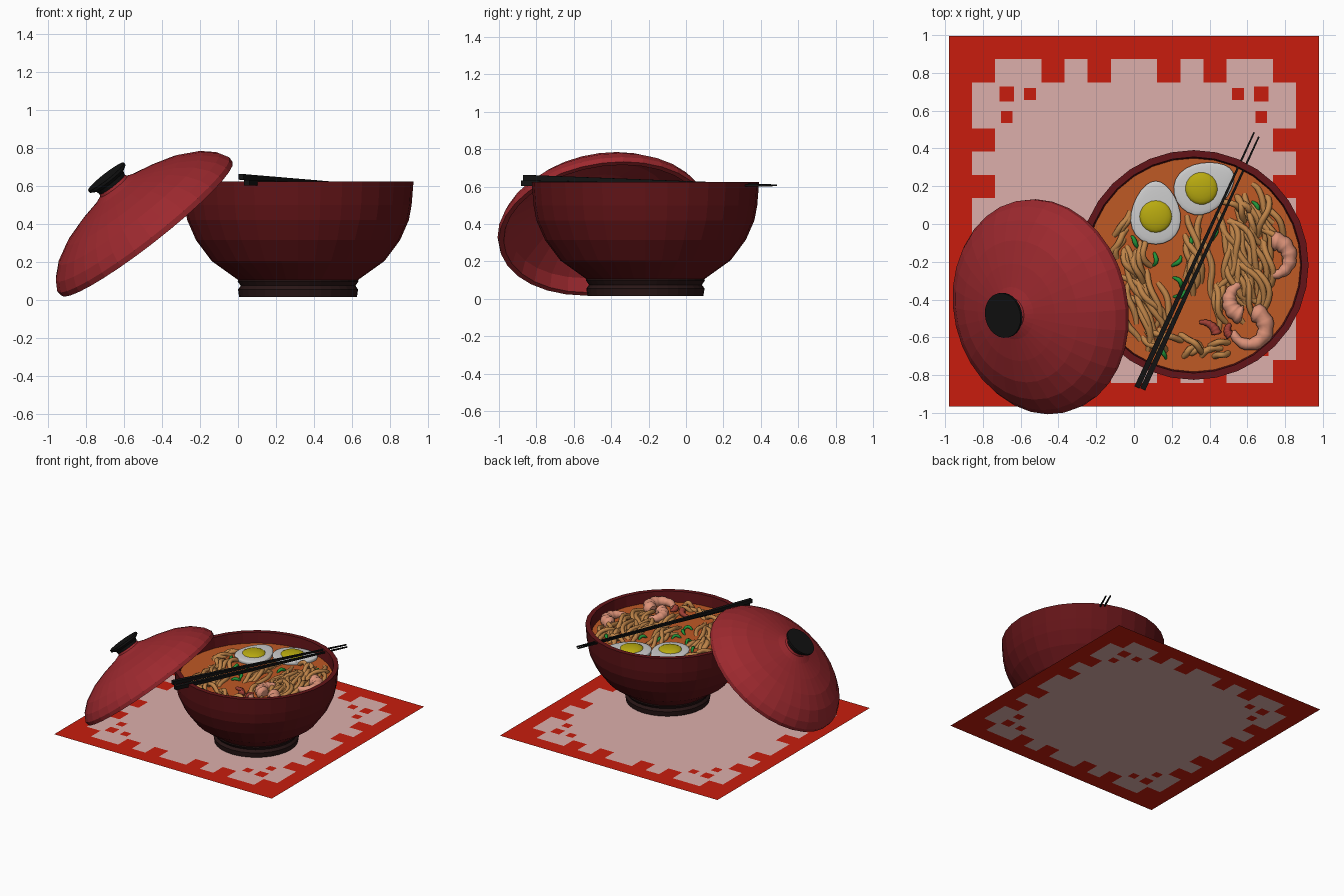
import bpy, bmesh, math, random
from mathutils import Vector, Matrix

if "Cube" in bpy.data.objects:
    bpy.data.objects.remove(bpy.data.objects["Cube"])

random.seed(7)
CX, CY, SOUP = 0.316, -0.217, 0.54   # bowl centre and broth level


def material(name, r, g, b):
    m = bpy.data.materials.new(name)
    m.diffuse_color = (r, g, b, 1)
    m.use_nodes = True
    m.node_tree.nodes["Principled BSDF"].inputs["Base Color"].default_value = m.diffuse_color
    return m


RED = material("mat_red", 0.58, 0.012, 0.004)
PINK = material("mat_pink", 0.72, 0.43, 0.41)
BOWL = material("bowl_red", 0.125, 0.007, 0.009)
LID = material("lid_red", 0.34, 0.022, 0.028)
FOOT = material("foot_dark", 0.022, 0.008, 0.008)
BLACK = material("black", 0.006, 0.006, 0.006)
BROTH = material("broth", 0.52, 0.10, 0.018)
NOODLE = material("noodle", 0.52, 0.23, 0.065)
SHRIMP = material("shrimp", 0.72, 0.29, 0.19)
TAIL = material("shrimp_tail", 0.35, 0.05, 0.035)
GREEN = material("green_onion", 0.015, 0.30, 0.04)
WHITE = material("egg_white", 0.52, 0.52, 0.52)
YOLK = material("egg_yolk", 0.48, 0.40, 0.005)


def finish(name, bm, mats, matrix=Matrix(), smooth=False):
    me = bpy.data.meshes.new(name)
    bm.to_mesh(me)
    bm.free()
    for m in mats:
        me.materials.append(m)
    ob = bpy.data.objects.new(name, me)
    ob.matrix_world = matrix
    bpy.context.collection.objects.link(ob)
    if smooth:
        me.shade_smooth()
    return ob


def lathe(name, profile, mat, matrix, sides=32):
    bm = bmesh.new()
    vs = [bm.verts.new((r, 0, z)) for r, z in profile]
    es = [bm.edges.new(p) for p in zip(vs, vs[1:])]
    bmesh.ops.spin(bm, geom=vs + es, axis=(0, 0, 1), cent=(0, 0, 0),
                   angle=math.tau, steps=sides)
    bmesh.ops.remove_doubles(bm, verts=bm.verts, dist=1e-4)
    bmesh.ops.recalc_face_normals(bm, faces=bm.faces)
    return finish(name, bm, [mat], matrix)


def tubes(name, strands, mat, depth, res=2):
    """Each strand is a list of (x, y, z, radius factor)."""
    cu = bpy.data.curves.new(name, 'CURVE')
    cu.dimensions = '3D'
    cu.bevel_depth, cu.bevel_resolution, cu.use_fill_caps = depth, res, True
    for pts in strands:
        sp = cu.splines.new('POLY')
        sp.points.add(len(pts) - 1)
        for p, (x, y, z, r) in zip(sp.points, pts):
            p.co, p.radius = (x, y, z, 1), r
    cu.materials.append(mat)
    ob = bpy.data.objects.new(name, cu)
    bpy.context.collection.objects.link(ob)
    bpy.ops.object.select_all(action='DESELECT')
    ob.select_set(True)
    bpy.context.view_layer.objects.active = ob
    bpy.ops.object.convert(target='MESH')
    return bpy.context.object


# Place mat: 16 x 16 cells, stepped pink field, small squares in the corners
bm = bmesh.new()
bmesh.ops.create_grid(bm, x_segments=16, y_segments=16, size=0.98)
squares = {0.25: [], 0.345: []}
for f in bm.faces:
    c = f.calc_center_median() / 0.1225
    i, j = sorted(min(int(v + 8), 7 - int(v + 8) + 8) for v in (c.x, c.y))
    pink = i >= 2 or (i == 1 and j in (2, 3, 5, 7))
    f.material_index = int(pink)
    if (i, j) == (2, 2):
        squares[0.25].append(f)
    elif (i, j) == (2, 3):
        squares[0.345].append(f)
for inset, faces in squares.items():
    bmesh.ops.inset_individual(bm, faces=faces, thickness=inset * 0.1225)
    for f in faces:
        f.material_index = 0
finish("place_mat", bm, [RED, PINK], Matrix.Translation((0, 0.015, 0)))

# Bowl, foot ring and broth
at = Matrix.Translation((CX, CY, 0))
lathe("bowl", [(0, 0.10), (0.315, 0.105), (0.455, 0.205), (0.537, 0.315),
               (0.583, 0.42), (0.598, 0.50), (0.608, 0.625), (0.572, 0.625),
               (0.562, 0.50), (0.50, 0.32), (0.40, 0.20), (0, 0.14)], BOWL, at)
lathe("bowl_foot", [(0, 0.016), (0.31, 0.016), (0.316, 0.055), (0.302, 0.075),
                    (0.318, 0.098), (0.315, 0.112), (0, 0.112)], FOOT, at)
lathe("broth", [(0, SOUP), (0.565, SOUP)], BROTH, at)

# Lid leaning on the bowl, with its knob
axis = Vector((-0.61, -0.14, 0.78)).normalized()
lean = Matrix.Translation((-0.48, -0.435, 0.375)) @ axis.to_track_quat('Z', 'Y').to_matrix().to_4x4()
lathe("lid", [(0, 0.31), (0.08, 0.31), (0.09, 0.285), (0.14, 0.265),
              (0.26, 0.235), (0.38, 0.195), (0.48, 0.14), (0.545, 0.08),
              (0.574, 0.03), (0.572, 0), (0.545, 0), (0.51, 0.07),
              (0.36, 0.16), (0.2, 0.21), (0, 0.23)], LID, lean)
lathe("lid_knob", [(0, 0.29), (0.082, 0.29), (0.09, 0.32), (0.12, 0.338),
                   (0.12, 0.352), (0, 0.352)], BLACK, lean, 24)


# Chopsticks: tapered square sticks
def stick(name, a, b):
    a, b = Vector(a), Vector(b)
    bm = bmesh.new()
    bmesh.ops.create_cone(bm, cap_ends=True, segments=4, radius1=0.021,
                          radius2=0.006, depth=(b - a).length,
                          matrix=Matrix.Rotation(math.pi / 4, 4, 'Z'))
    rot = (b - a).to_track_quat('Z', 'Y').to_matrix().to_4x4()
    finish(name, bm, [BLACK], Matrix.Translation((a + b) / 2) @ rot)


stick("chopstick_1", (0.016, -0.865, 0.648), (0.636, 0.485, 0.607))
stick("chopstick_2", (0.046, -0.875, 0.618), (0.661, 0.462, 0.605))


# Egg halves: flattened egg-shaped white with a round yolk
def egg(name, x, y, angle):
    place = Matrix.Translation((x, y, 0.562)) @ Matrix.Rotation(angle, 4, 'Z')
    bm = bmesh.new()
    bmesh.ops.create_uvsphere(bm, u_segments=24, v_segments=12, radius=1)
    for v in bm.verts:
        p = v.co
        p.x *= 0.13 * (1 - 0.22 * p.y)
        p.y *= 0.168
        p.z *= 0.012 if p.z > 0 else 0.1
    finish(name + "_white", bm, [WHITE], place, True)
    bm = bmesh.new()
    bmesh.ops.create_uvsphere(bm, u_segments=20, v_segments=10, radius=0.088,
                              matrix=Matrix.Diagonal((1, 1, 0.3, 1)))
    finish(name + "_yolk", bm, [YOLK], place @ Matrix.Translation((0, -0.02, 0.004)), True)


egg("egg_1", 0.115, 0.06, 0)
egg("egg_2", 0.375, 0.198, math.radians(-62))


# Noodles: clusters of wavy strands (x, y, spread x, spread y, heading, length, count)
def strand(x, y, heading, length, bend, lift, n=12):
    pts, phase = [], random.uniform(0, 6)
    x -= math.cos(heading) * length / 2
    y -= math.sin(heading) * length / 2
    h = heading - bend / 2
    for k in range(n + 1):
        t = k / n
        d = Vector((x - CX, y - CY))
        if d.length > 0.53:
            d *= 0.53 / d.length
        z = SOUP - 0.012 + lift * math.sin(math.pi * t)
        pts.append((CX + d.x, CY + d.y, z, 1))
        a = h + bend * t + 0.35 * math.sin(phase + 6 * t)
        x += math.cos(a) * length / n
        y += math.sin(a) * length / n
    return pts


clusters = [(0.44, -0.16, 0.13, 0.12, 1.75, 0.30, 16),
            (0.62, -0.20, 0.12, 0.16, 1.9, 0.34, 22),
            (0.68, 0.04, 0.07, 0.09, 1.9, 0.22, 9),
            (0.56, -0.37, 0.13, 0.07, 1.7, 0.24, 8),
            (0.09, -0.46, 0.10, 0.11, 1.95, 0.28, 13),
            (0.04, -0.17, 0.06, 0.07, 2.0, 0.17, 6),
            (0.22, -0.62, 0.12, 0.05, 2.4, 0.15, 6),
            (0.36, -0.66, 0.12, 0.04, 0.5, 0.09, 6),
            (-0.05, -0.06, 0.03, 0.08, 1.2, 0.13, 4),
            (0.55, 0.13, 0.05, 0.05, 2.3, 0.13, 4)]
strands = [strand(x + random.uniform(-sx, sx), y + random.uniform(-sy, sy),
                  a + random.gauss(0, 0.22), ln * random.uniform(0.75, 1.2),
                  random.uniform(-1.1, 1.1), random.uniform(0.012, 0.05))
           for x, y, sx, sy, a, ln, count in clusters for _ in range(count)]
tubes("noodles", strands, NOODLE, 0.0165)


# Shrimps: curled, ridged, tapering bodies (x, y, curl radius, start, end)
def shrimp(x, y, r, a0, a1, n=18):
    pts = []
    for k in range(n + 1):
        t = k / n
        a = math.radians(a0 + (a1 - a0) * t)
        width = (0.35 + 0.75 * t ** 0.7) * (1.08 if k % 3 else 0.92)
        pts.append((x + r * math.cos(a), y + r * math.sin(a), SOUP + 0.022,
                    width * (0.6 if k == n else 1)))
    return pts


tubes("shrimps", [shrimp(0.61, -0.55, 0.088, -170, 80),
                  shrimp(0.735, -0.18, 0.09, -95, 95),
                  shrimp(0.59, -0.40, 0.085, 110, 260)], SHRIMP, 0.045, 3)
tubes("shrimp_tails", [shrimp(0.36, -0.60, 0.08, 100, 10),
                       shrimp(0.53, -0.56, 0.035, 120, 240)], TAIL, 0.024)

# Green onion slivers (x, y, heading)
bits = [(0.63, 0.09, 2.0), (0.10, -0.18, 1.5), (0.22, -0.19, 1.0), (0.24, -0.36, 0.6),
        (0.15, -0.68, 2.0), (0.29, -0.08, 1.1), (0.0, -0.10, 2.2), (0.33, -0.22, 1.8),
        (0.22, -0.31, 2.3), (0.42, -0.05, 1.4)]
tubes("green_onions", [[(*p[:3], 0.5 + math.sin(math.pi * k / 6))
                        for k, p in enumerate(strand(x, y, a, 0.09, 0.9, 0.03, 6))]
                       for x, y, a in bits], GREEN, 0.0085)
